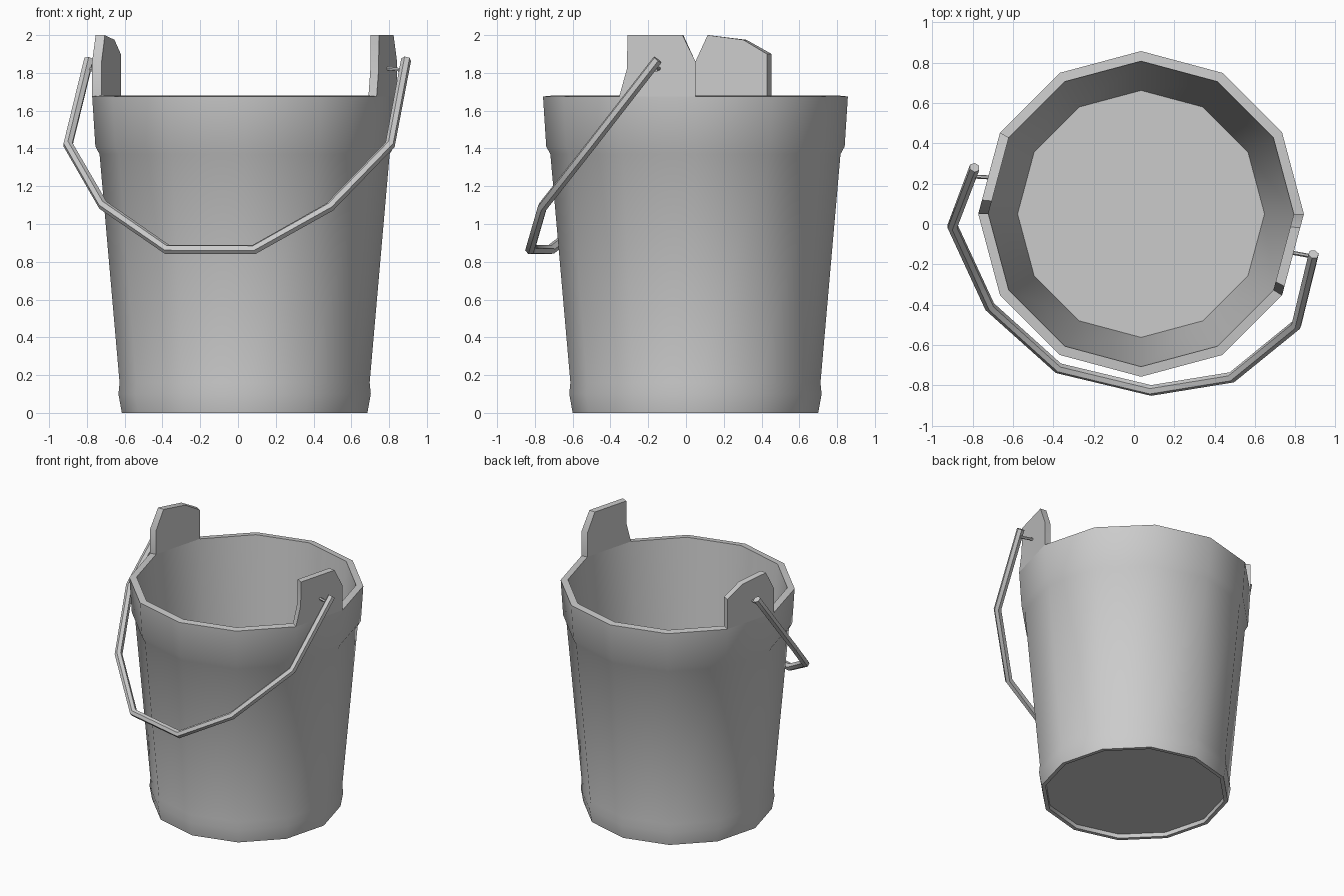
import bpy, bmesh
from math import cos, sin, radians
from mathutils import Vector

if "Cube" in bpy.data.objects:
    bpy.data.objects.remove(bpy.data.objects["Cube"])

CX, CY, N = 0.035, 0.05, 12


def finish(bm, name, angle):
    bmesh.ops.recalc_face_normals(bm, faces=bm.faces[:])
    me = bpy.data.meshes.new(name)
    bm.to_mesh(me)
    bm.free()
    me.shade_smooth()
    me.set_sharp_from_angle(angle=radians(angle))
    ob = bpy.data.objects.new(name, me)
    bpy.context.collection.objects.link(ob)
    return ob


def bridge(bm, rings):
    """Loft closed rings of equal length and cap both ends."""
    n = len(rings[0])
    for a, b in zip(rings, rings[1:]):
        for i in range(n):
            j = (i + 1) % n
            bm.faces.new((a[i], a[j], b[j], b[i]))
    bm.faces.new(rings[0])
    bm.faces.new(rings[-1])


# Bucket: turned profile from underside, up the outside, over the rim, down inside
profile = [(0.62, 0.03), (0.622, 0.0), (0.65, 0.0), (0.668, 0.10), (0.662, 0.16),
           (0.768, 1.37), (0.79, 1.41), (0.807, 1.675), (0.757, 1.68), (0.612, 0.08)]
bm = bmesh.new()
rings = [[bm.verts.new((CX + r * cos(radians(30 * k)), CY + r * sin(radians(30 * k)), z))
          for k in range(N)] for r, z in profile]
bridge(bm, rings)
finish(bm, "bucket", 40)


# Ears: outlines as (fraction along one wall segment, height), made solid
def ear(name, start, outline):
    bm = bmesh.new()

    def corner(r, t, z):
        a, b = [Vector((CX + r * cos(radians(d)), CY + r * sin(radians(d)), z))
                for d in (start, start - 30)]
        return bm.verts.new(a.lerp(b, t))

    bridge(bm, [[corner(r, t, z) for t, z in outline] for r in (0.807, 0.757)])
    finish(bm, name, 40)


ear("right_ear", 0, [(0, 1.675), (0, 1.86), (0.17, 2.0), (0.89, 2.0),
                     (0.90, 1.82), (1.0, 1.675)])
ear("left_ear", 180, [(0, 1.675), (0, 1.86), (0.17, 2.0), (0.67, 1.975),
                      (1.0, 1.90), (1.0, 1.675)])


# Handle and pins: tubes swept along a path
def tube(name, path, radius, sides):
    pts = [Vector(p) for p in path]
    bm = bmesh.new()
    rings = []
    for i, p in enumerate(pts):
        d0 = (p - pts[max(i - 1, 0)]).normalized()
        d1 = (pts[min(i + 1, len(pts) - 1)] - p).normalized()
        t = (d0 + d1).normalized()
        u = t.cross(Vector((0, 0.8, -0.6)) if abs(t.x) > 0.5 else Vector((1, 0, 0))).normalized()
        v = t.cross(u)
        if rings:  # keep rings untwisted
            u = (prev_u - t * prev_u.dot(t)).normalized()
            v = t.cross(u)
        prev_u = u
        rings.append([bm.verts.new(p + radius * (u * cos(radians(360 * k / sides))
                                                 + v * sin(radians(360 * k / sides))))
                      for k in range(sides)])
    bridge(bm, rings)
    finish(bm, name, 50)


tube("handle", [(-0.79, 0.28, 1.87), (-0.90, -0.01, 1.42), (-0.715, -0.41, 1.10),
                (-0.375, -0.715, 0.865), (0.085, -0.825, 0.865), (0.485, -0.76, 1.09),
                (0.805, -0.50, 1.42), (0.89, -0.15, 1.87)], 0.027, 6)
tube("right_pin", [(0.77, -0.14, 1.825), (0.88, -0.16, 1.815)], 0.01, 6)
tube("left_pin", [(-0.70, 0.23, 1.825), (-0.79, 0.235, 1.815)], 0.01, 6)
